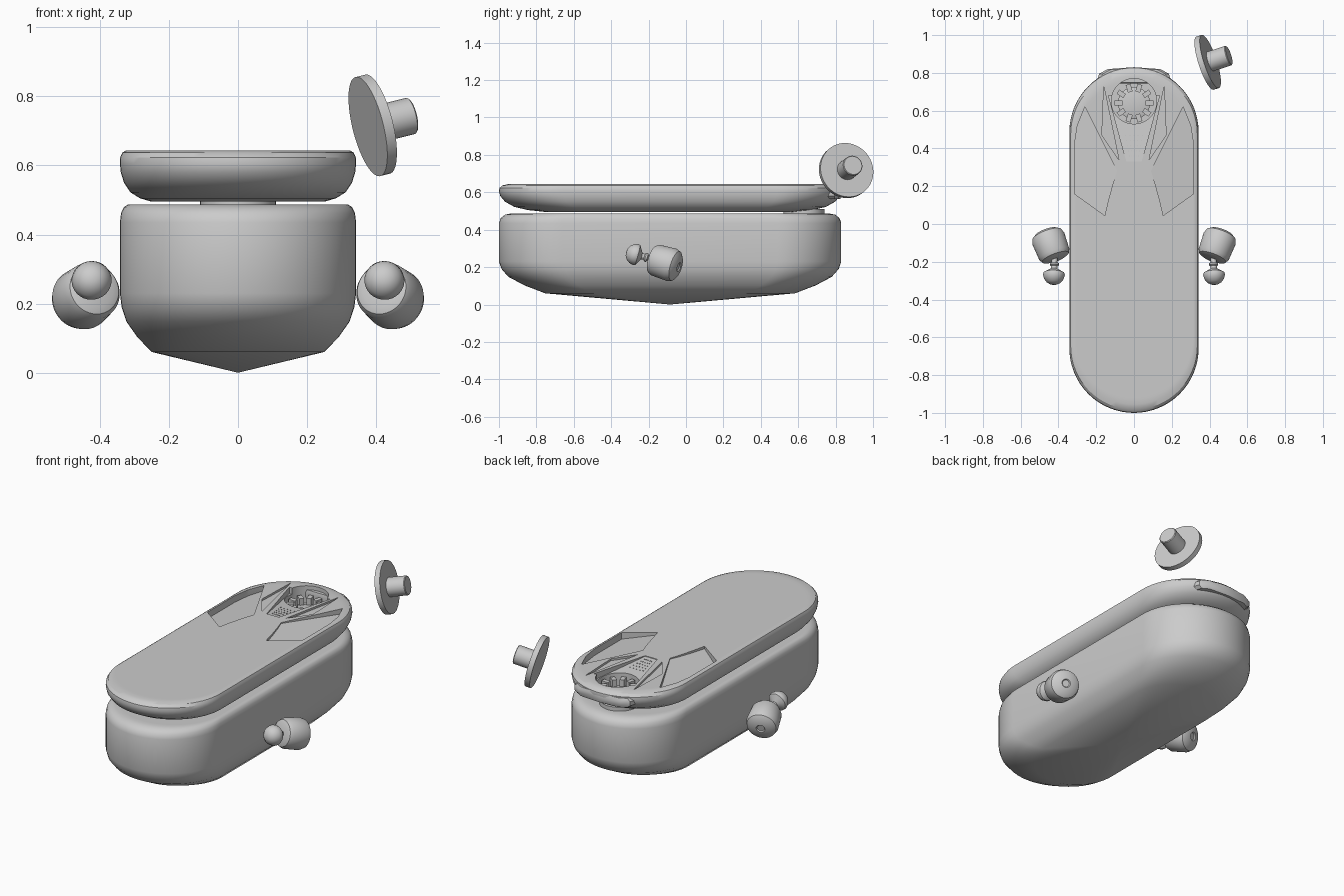
import bpy, bmesh, math
from mathutils import Vector, Matrix

if "Cube" in bpy.data.objects:
    bpy.data.objects.remove(bpy.data.objects["Cube"])

CY = -0.085  # middle of the hull along y


def finish(ob, angle=35):
    bpy.ops.object.select_all(action='DESELECT')
    ob.select_set(True)
    bpy.context.view_layer.objects.active = ob
    bpy.ops.object.shade_smooth_by_angle(angle=math.radians(angle))
    return ob


def from_bm(name, bm, smooth=True):
    bmesh.ops.recalc_face_normals(bm, faces=bm.faces)
    me = bpy.data.meshes.new(name)
    bm.to_mesh(me)
    bm.free()
    ob = bpy.data.objects.new(name, me)
    bpy.context.collection.objects.link(ob)
    return finish(ob) if smooth else ob


def loft(name, outline, rings, mat=Matrix(), smooth=True):
    """Stack scaled copies (scale, z) of an outline; scale 0 makes a point."""
    bm = bmesh.new()
    loops = []
    for s, z in rings:
        if s == 0:
            loops.append([bm.verts.new(mat @ Vector((0, 0, z)))])
        else:
            loops.append([bm.verts.new(mat @ Vector((x * s, y * s, z))) for x, y in outline])
    n = len(outline)
    for a, b in zip(loops, loops[1:]):
        for i in range(n):
            j = (i + 1) % n
            if len(a) == 1:
                bm.faces.new((a[0], b[j], b[i]))
            elif len(b) == 1:
                bm.faces.new((a[i], a[j], b[0]))
            else:
                bm.faces.new((a[i], a[j], b[j], b[i]))
    for l in (loops[0], loops[-1]):
        if len(l) > 1:
            bm.faces.new(l)
    return from_bm(name, bm, smooth)


def circle(n):
    return [(math.cos(2 * math.pi * i / n), math.sin(2 * math.pi * i / n)) for i in range(n)]


def along(origin, direction):
    q = Vector(direction).to_track_quat('Z', 'Y')
    return Matrix.Translation(origin) @ q.to_matrix().to_4x4()


def cut(ob, cutter):
    m = ob.modifiers.new('cut', 'BOOLEAN')
    m.operation, m.object, m.solver = 'DIFFERENCE', cutter, 'EXACT'
    bpy.context.view_layer.objects.active = ob
    bpy.ops.object.modifier_apply(modifier=m.name)
    bpy.data.objects.remove(cutter)


def prism(pts, floor):
    bm = bmesh.new()
    lo = [bm.verts.new((x, y, floor(x, y))) for x, y in pts]
    hi = [bm.verts.new((x, y, 0.75)) for x, y in pts]
    bm.faces.new(lo)
    bm.faces.new(hi)
    for i in range(len(pts)):
        j = (i + 1) % len(pts)
        bm.faces.new((lo[i], lo[j], hi[j], hi[i]))
    return from_bm('cutter', bm, False)


# Pill-shaped plan outline shared by hull and lid
R, L, N = 0.342, 0.573, 32
pill = [(R * math.cos(math.pi * i / N), L + R * math.sin(math.pi * i / N)) for i in range(N + 1)]
pill += [(-x, -y) for x, y in pill]
place = Matrix.Translation((0, CY, 0))

loft('hull', pill, [(0, 0), (0.73, 0.06), (0.85, 0.102), (0.945, 0.148), (0.985, 0.19), (1, 0.23),
                    (1, 0.435), (0.99, 0.462), (0.965, 0.48), (0.93, 0.487), (0.9, 0.487)], place)

lid = loft('lid', pill, [(0.7, 0.495), (0.73, 0.495), (0.83, 0.505), (0.91, 0.522), (0.965, 0.55),
                         (0.992, 0.58), (1, 0.605), (0.997, 0.623), (0.98, 0.637),
                         (0.95, 0.643), (0.92, 0.644), (0.9, 0.644)], place, False)

# Recesses in the lid: side scoops, slim triangles, centre channel, round well
scoop = [(0.26, 0.62), (0.09, 0.28), (0.11, 0.22), (0.135, 0.13), (0.155, 0.045),
         (0.315, 0.16), (0.315, 0.42), (0.3, 0.52)]
sliver = [(0.16, 0.73), (0.17, 0.47), (0.08, 0.34)]
for sx in (-1, 1):
    cut(lid, prism([(sx * x, y) for x, y in scoop], lambda x, y: 0.64 - 0.15 * (abs(x) - 0.08)))
    cut(lid, prism([(sx * x, y) for x, y in sliver], lambda x, y: 0.632))
cut(lid, prism([(-0.135, 0.68), (-0.04, 0.33), (0.04, 0.33), (0.135, 0.68)],
               lambda x, y: 0.64 - 0.1 * (y - 0.33)))
cut(lid, loft('cutter', circle(48), [(0.12, 0.54), (0.12, 0.75)],
              Matrix.Translation((0, 0.65, 0)), False))
finish(lid, 30)

# Rear lip of the lid and collar joining lid to hull
lip = [(0.2, -0.04), (0.185, 0.01), (0.14, 0.035), (0, 0.045),
       (-0.14, 0.035), (-0.185, 0.01), (-0.2, -0.04)]
loft('rear_lip', lip, [(0.9, 0.565), (1, 0.58), (1, 0.605), (0.9, 0.62)],
     Matrix.Translation((0, 0.785, 0)))
loft('collar', circle(40), [(0.11, 0.48), (0.11, 0.51)], Matrix.Translation((0, 0.63, 0)))

# Toothed rotor in the well
loft('rotor_hub', circle(40), [(0.085, 0.535), (0.085, 0.555), (0.07, 0.56)],
     Matrix.Translation((0, 0.64, 0)))
bm = bmesh.new()
for i in range(10):
    m = Matrix.Translation((0, 0.64, 0.57)) @ Matrix.Rotation(math.tau * i / 10, 4, 'Z')
    bmesh.ops.create_cube(bm, size=1, matrix=m @ Matrix.Translation((0.083, 0, 0))
                          @ Matrix.Diagonal((0.042, 0.026, 0.06, 1)))
from_bm('rotor_teeth', bm)

# Small studs on the channel floor
bm = bmesh.new()
for row in range(5):
    for col in range(-2, 3):
        y = 0.36 + row * 0.027
        x = col * (0.012 + row * 0.0025)
        bmesh.ops.create_cone(bm, cap_ends=True, segments=8, radius1=0.003, radius2=0.003, depth=0.006,
                              matrix=Matrix.Translation((x, y, 0.64 - 0.1 * (y - 0.33))))
from_bm('channel_studs', bm)

# Side pods with mushroom-shaped knobs on stems
for sx, side in ((-1, 'left'), (1, 'right')):
    axis = Vector((sx * 0.34, 0.9, -0.27))
    loft('pod_' + side, circle(40), [(0, -0.083), (0.055, -0.082), (0.075, -0.074), (0.085, -0.055),
                                     (0.09, 0.035), (0.082, 0.06), (0.06, 0.075), (0.025, 0.08),
                                     (0.02, 0.074), (0, 0.074)],
         along((sx * 0.441, -0.11, 0.222), axis))
    knob = Vector((sx * 0.424, -0.272, 0.268))
    to_pod = Vector((sx * 0.42, -0.16, 0.238)) - knob
    loft('knob_' + side, circle(32), [(0, -0.05), (0.02, -0.047), (0.038, -0.037), (0.052, -0.018),
                                      (0.058, 0.003), (0.055, 0.014), (0.035, 0.026), (0.018, 0.036),
                                      (0.016, 0.05), (0.024, 0.056), (0.024, 0.066), (0.016, 0.07),
                                      (0.016, 0.11)],
         along(knob, to_pod))

# Floating disc with a stub shaft
disc = along((0.39, 0.856, 0.716), (0.92, 0.3, 0.23))
loft('disc', circle(48), [(0.148, -0.015), (0.148, 0.015)], disc)
loft('disc_shaft', circle(32), [(0.054, 0.01), (0.054, 0.118), (0.05, 0.122)], disc)
